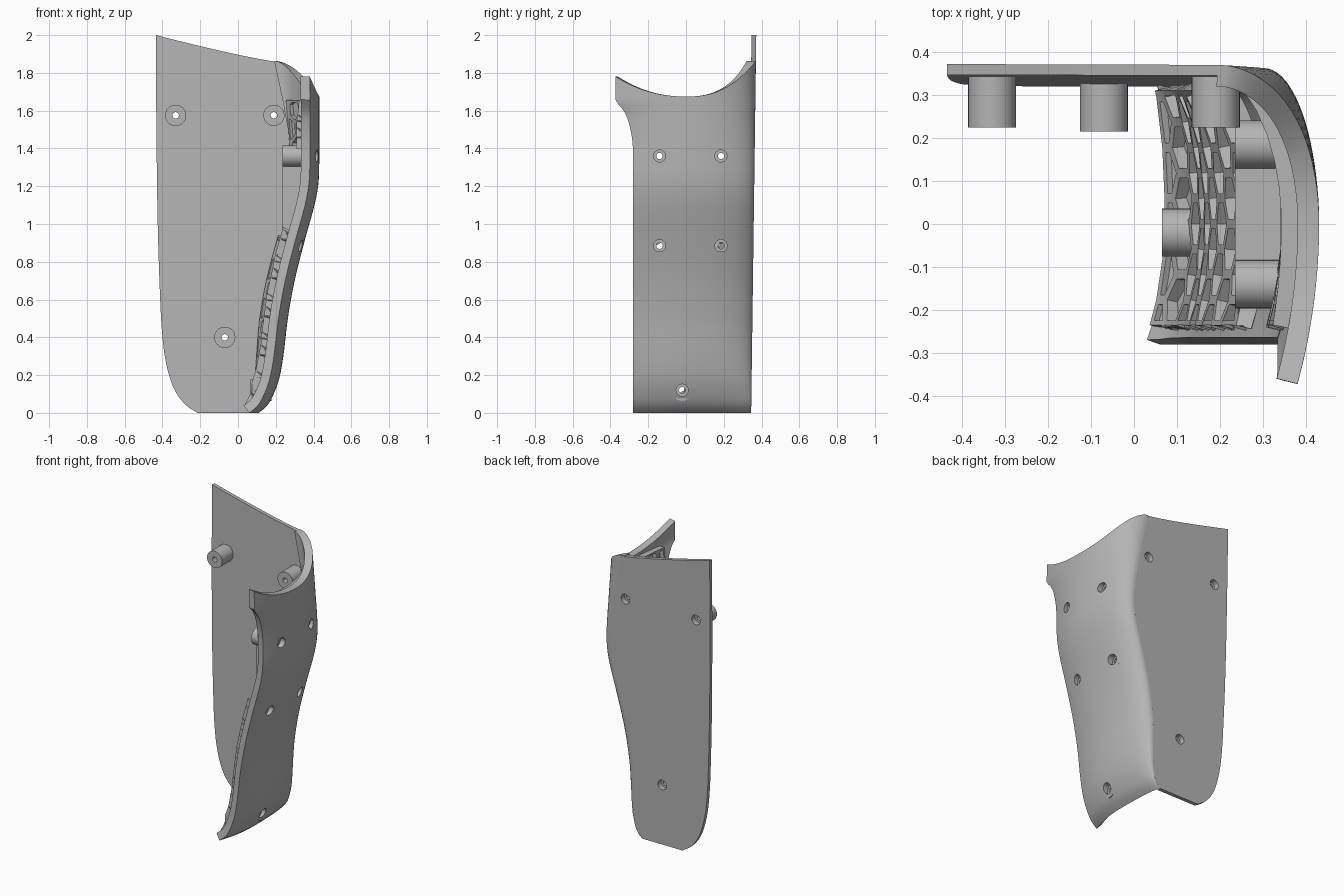
import bpy, bmesh, math
from mathutils import Vector, Matrix

cube = bpy.data.objects.get("Cube")
if cube:
    bpy.data.objects.remove(cube, do_unlink=True)

grey = bpy.data.materials.new("plain grey")
grey.use_nodes = True
grey.diffuse_color = (0.46, 0.46, 0.46, 1)
grey.node_tree.nodes["Principled BSDF"].inputs["Base Color"].default_value = grey.diffuse_color


def curve(pts, t):
    """Smooth interpolation through (t, value) points."""
    if t <= pts[0][0]:
        return pts[0][1]
    if t >= pts[-1][0]:
        return pts[-1][1]
    n = len(pts) - 1
    i = max(k for k in range(n) if pts[k][0] <= t)
    def slope(k):
        a, b = pts[max(k - 1, 0)], pts[min(k + 1, n)]
        return (b[1] - a[1]) / (b[0] - a[0])
    (t0, p0), (t1, p1) = pts[i], pts[i + 1]
    h = t1 - t0
    u = (t - t0) / h
    return (p0 * (1 + 2 * u) * (1 - u) ** 2 + p1 * u * u * (3 - 2 * u)
            + h * slope(i) * u * (1 - u) ** 2 - h * slope(i + 1) * u * u * (1 - u))


# Shell side profile, corner depth, front edge and back plane, all by height
SIDE = [(0, .11), (.03, .147), (.07, .175), (.17, .215), (.3, .24), (.5, .264), (.7, .30),
        (.9, .35), (1.1, .405), (1.2, .424), (1.3, .43), (1.9, .43)]
CORNER = [(0, .03), (.3, .10), (.6, .12), (1.25, .125), (1.6, .18), (1.86, .235)]
FRONT = [(1.36, .28), (1.45, .285), (1.55, .307), (1.6, .33), (1.65, .372), (1.66, .372)]


def back_y(z):
    return .345 + .0135 * z


def surf(s, z):
    """Outer shell point; s runs from the front edge (-1) to the plate (1)."""
    if s < 0:
        return Vector((curve(SIDE, z) - .05 * s * s, s * curve(FRONT, z), z))
    a = s * math.pi / 2
    return Vector((curve(SIDE, z) - curve(CORNER, z) * (1 - math.cos(a)), back_y(z) * math.sin(a), z))


def surf_x(y, z):
    if y < 0:
        return surf(y / curve(FRONT, z), z).x
    return surf(math.asin(min(1, y / back_y(z))) * 2 / math.pi, z).x


def rim_z(s):
    if s < 0:
        return 1.675 + .105 * (-s) ** 2.2
    return 1.675 + .188 * math.sin(s * math.pi / 2) ** 2.5


def make(name, bm, recalc=True):
    if recalc:
        bmesh.ops.recalc_face_normals(bm, faces=bm.faces)
    mesh = bpy.data.meshes.new(name)
    bm.to_mesh(mesh)
    bm.free()
    mesh.materials.append(grey)
    ob = bpy.data.objects.new(name, mesh)
    bpy.context.collection.objects.link(ob)
    return ob


def activate(ob):
    bpy.ops.object.select_all(action='DESELECT')
    ob.select_set(True)
    bpy.context.view_layer.objects.active = ob


def modify(ob, kind, **props):
    mod = ob.modifiers.new(kind.lower(), kind)
    for key, value in props.items():
        setattr(mod, key, value)
    activate(ob)
    bpy.ops.object.modifier_apply(modifier=mod.name)


def grid(bm, cols, rows, point):
    vs = [[bm.verts.new(point(i / cols, j / rows)) for i in range(cols + 1)] for j in range(rows + 1)]
    for j in range(rows):
        for i in range(cols):
            bm.faces.new((vs[j][i], vs[j][i + 1], vs[j + 1][i + 1], vs[j + 1][i]))


def turned(name, profile, origin, axis, sides=32):
    """Closed solid of stacked (distance, radius) rings along an axis."""
    bm = bmesh.new()
    turn = Matrix.Translation(origin) @ Vector(axis).to_track_quat('Z', 'Y').to_matrix().to_4x4()
    rings = []
    for d, r in profile:
        angles = [2 * math.pi * k / sides for k in range(sides)]
        rings.append([bm.verts.new(turn @ Vector((r * math.cos(a), r * math.sin(a), d))) for a in angles])
    for low, high in zip(rings, rings[1:]):
        for k in range(sides):
            m = (k + 1) % sides
            bm.faces.new((low[k], low[m], high[m], high[k]))
    bm.faces.new(rings[0])
    bm.faces.new(rings[-1])
    return make(name, bm)


# Curved side shell
bm = bmesh.new()
def shell_point(u, v):
    s = 2 * u - 1
    return surf(s, v * rim_z(s))
grid(bm, 40, 72, shell_point)
shell = make("side_shell", bm, False)
modify(shell, 'SOLIDIFY', thickness=.05, offset=-1, use_even_offset=True)

# Flat back plate
left = [(2, -.435), (1.5, -.432), (1, -.425), (.6, -.412), (.4, -.40), (.25, -.378),
        (.12, -.335), (.04, -.275), (0, -.215)]
outline = [(curve(left[::-1], z), z) for z in [2 * (1 - k / 50) ** 1.5 for k in range(51)]]
outline += [(surf(1, z).x, z) for z in [1.86 * k / 60 for k in range(61)]]
outline += [(.195 - .63 * t, 1.86 + .14 * t ** 1.15) for t in [k / 12 for k in range(1, 12)]]
bm = bmesh.new()
face = bm.faces.new([bm.verts.new((x, back_y(z), z)) for x, z in outline])
extruded = bmesh.ops.extrude_face_region(bm, geom=[face])
bmesh.ops.translate(bm, vec=(0, -.025, 0),
                    verts=[g for g in extruded["geom"] if isinstance(g, bmesh.types.BMVert)])
plate = make("back_plate", bm)

# Mounting block inside the shell, flat on its inner side
bm = bmesh.new()
grid(bm, 8, 16, lambda u, v: (surf_x(-.14 + .325 * u, .885 + .475 * v) - .03,
                              -.14 + .325 * u, .885 + .475 * v))
extruded = bmesh.ops.extrude_face_region(bm, geom=bm.faces[:])
for g in extruded["geom"]:
    if isinstance(g, bmesh.types.BMVert):
        g.co.x = .235
block = make("mounting_block", bm)

# Screw bosses, then matching stepped screw holes
parts = [shell, plate, block]
cutters = []


def screw(label, tip, length, axis, bore):
    parts.append(turned(label + "_boss", [(0, .056), (length - .02, .056)], tip, axis))
    steps = [(-.05, .017), (length - bore, .017), (length - bore, .032), (length + .08, .032)]
    cutters.append(turned(label + "_cutter", steps, tip, axis))


for y, z, x in [(-.14, 1.36, .235), (.185, 1.36, .235), (-.14, .885, .235), (.185, .885, .235),
                (-.02, .12, .065)]:
    screw("side_screw", (x, y, z), surf_x(y, z) - x, (1, 0, 0), .03)
for x, z, y in [(-.33, 1.575, .225), (.19, 1.575, .225), (-.07, .4, .215)]:
    screw("plate_screw", (x, y, z), back_y(z) - y, (0, 1, 0), .035)

for cutter in cutters:
    cutter.hide_render = True
    box = [Vector(c) for c in cutter.bound_box]
    for part in parts:
        other = [Vector(c) for c in part.bound_box]
        if all(min(p[k] for p in box) < max(p[k] for p in other)
               and max(p[k] for p in box) > min(p[k] for p in other) for k in range(3)):
            modify(part, 'BOOLEAN', operation='DIFFERENCE', object=cutter, solver='EXACT')
for cutter in cutters:
    bpy.data.objects.remove(cutter, do_unlink=True)


# Honeycomb ribs lining the shell below and above the block
def honeycomb(name, low, high):
    radius, y0, y1 = .068, -.235, .31
    step = radius * math.sqrt(3)
    bm = bmesh.new()
    for row in range(-1, int((high - low) / (radius * 1.5)) + 2):
        for col in range(-1, 7):
            cy, cz = y0 + step * (col + .5 * (row % 2)), low + radius * 1.5 * row
            angles = [math.pi * (k / 3 + 1 / 6) for k in range(6)]
            bm.faces.new([bm.verts.new((0, cy + radius * math.cos(a), cz + radius * math.sin(a)))
                          for a in angles])
    bmesh.ops.remove_doubles(bm, verts=bm.verts, dist=.001)
    for co, no in [((0, y0, 0), (0, -1, 0)), ((0, y1, 0), (0, 1, 0)),
                   ((0, 0, low), (0, 0, -1)), ((0, 0, high), (0, 0, 1))]:
        bmesh.ops.bisect_plane(bm, geom=bm.verts[:] + bm.edges[:] + bm.faces[:],
                               plane_co=co, plane_no=no, clear_outer=True)
    cells = [f for f in bm.faces if f.calc_area() > .001]
    bmesh.ops.inset_individual(bm, faces=cells, thickness=.011, use_even_offset=True)
    bmesh.ops.delete(bm, geom=cells, context='FACES')
    for v in bm.verts:
        v.co.x = surf_x(v.co.y, v.co.z) - .088
    ribs = make(name, bm, False)
    modify(ribs, 'SOLIDIFY', thickness=.045, offset=1)
    parts.append(ribs)


honeycomb("lower_honeycomb", .045, .94)
honeycomb("upper_honeycomb", 1.4, 1.655)

for part in parts:
    activate(part)
    bpy.ops.object.shade_smooth_by_angle(angle=math.radians(32))
